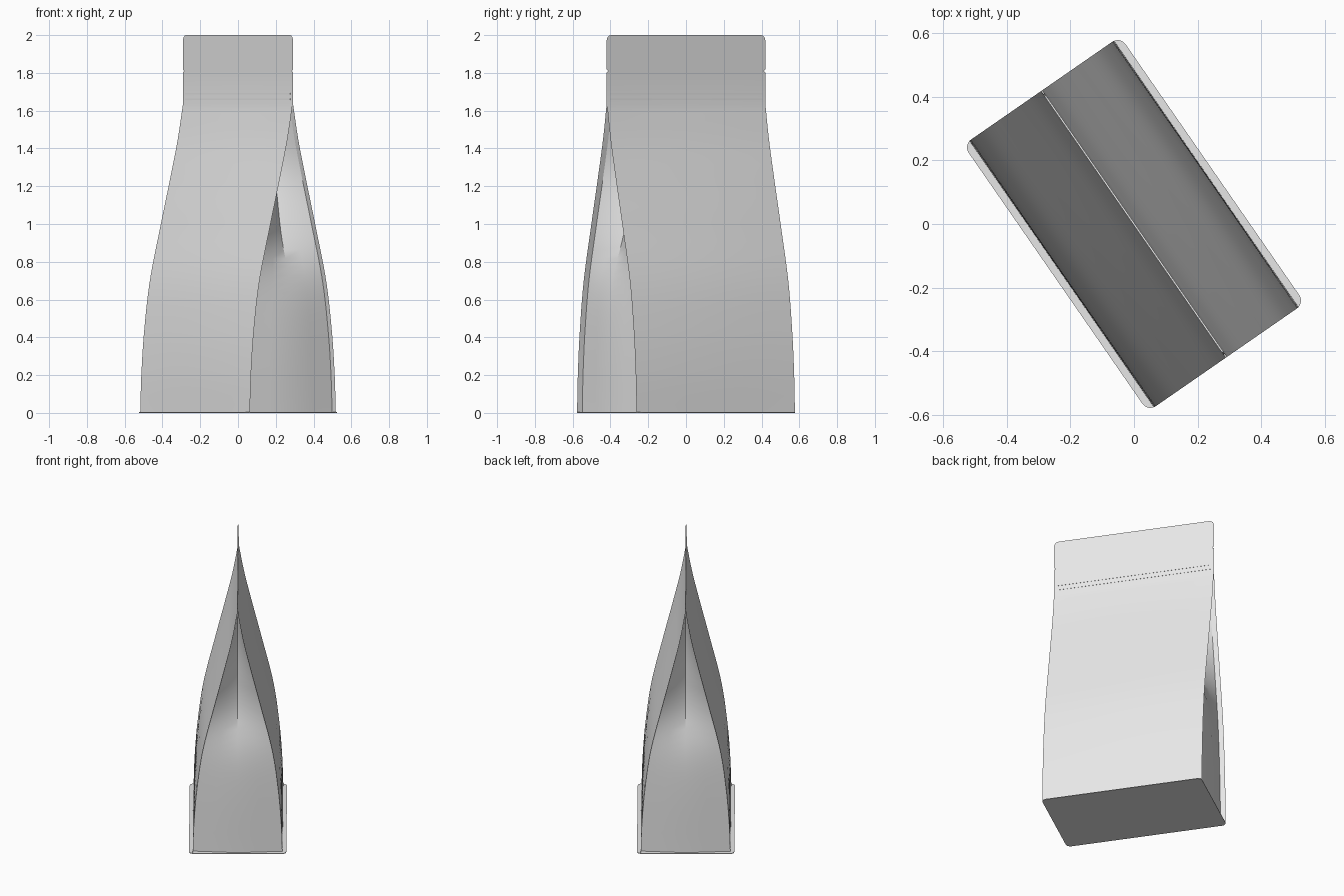
import bpy, bmesh, math
from mathutils import Matrix

if "Cube" in bpy.data.objects:
    bpy.data.objects.remove(bpy.data.objects["Cube"], do_unlink=True)

HALF_W, FIN, SEAL_Z, TOP = 0.51, 0.033, 1.635, 2.0
SHEET = 0.0015
TURN = Matrix.Rotation(math.radians(-55.3), 4, 'Z')

paper = bpy.data.materials.new("plain_pale_grey")
paper.use_nodes = True
paper.diffuse_color = (0.8, 0.8, 0.8, 1)
paper.node_tree.nodes["Principled BSDF"].inputs["Base Color"].default_value = (0.8, 0.8, 0.8, 1)

# half depth of the pouch and inward fold of the gusset, by height
DEPTH = [(0, .275), (.2, .268), (.43, .25), (.7, .213), (1, .142), (1.25, .08), (1.45, .033), (SEAL_Z, 0)]
FOLD = [(0, .012), (.5, .014), (.7, .035), (.94, .107), (1.17, .15), (SEAL_Z, .24)]


def curve(points, z):
    """Smooth interpolation through the points."""
    if z >= points[-1][0]:
        return points[-1][1]
    n = len(points)

    def slope(i):
        a, b = points[max(i - 1, 0)], points[min(i + 1, n - 1)]
        return (b[1] - a[1]) / (b[0] - a[0])
    i = max(k for k in range(n - 1) if points[k][0] <= z)
    (z0, a), (z1, b) = points[i], points[i + 1]
    h = z1 - z0
    t = (z - z0) / h
    return ((1 + 2 * t) * (1 - t) ** 2 * a + t * (1 - t) ** 2 * h * slope(i)
            + t * t * (3 - 2 * t) * b + t * t * (t - 1) * h * slope(i + 1))


def finish(name, bm):
    bm.transform(TURN)
    mesh = bpy.data.meshes.new(name)
    bm.to_mesh(mesh)
    bm.free()
    mesh.materials.append(paper)
    obj = bpy.data.objects.new(name, mesh)
    bpy.context.collection.objects.link(obj)
    bpy.ops.object.select_all(action='DESELECT')
    obj.select_set(True)
    bpy.context.view_layer.objects.active = obj
    bpy.ops.object.shade_smooth_by_angle(angle=math.radians(25))
    return obj


def loft(name, rows, flip):
    bm = bmesh.new()
    grid = [[bm.verts.new(p) for p in row] for row in rows]
    for low, high in zip(grid, grid[1:]):
        for i in range(len(low) - 1):
            quad = [low[i], low[i + 1], high[i + 1], high[i]]
            bm.faces.new(quad[::-1] if flip else quad)
    return finish(name, bm)


# row heights: body, tear notch, rounded top corners
body_z = [SEAL_Z * i / 36 for i in range(37)]
NOTCH, R = 1.81, 0.03
corner = [math.radians(15 * i) for i in range(7)]
rows_z = [(z, HALF_W) for z in body_z]
rows_z += [(NOTCH - .008, HALF_W), (NOTCH, HALF_W - .012), (NOTCH + .008, HALF_W)]
rows_z += [(TOP - R + R * math.sin(a), HALF_W - R + R * math.cos(a)) for a in corner]


def panel_depth(u, z):
    bulge = 0.007 * math.sin(math.pi * min(z / SEAL_Z, 1)) * math.cos(math.pi * u / (2 * HALF_W))
    return curve(DEPTH, z) + bulge + SHEET


# front and back panels with flat top seal
COLS = 16
for side, name in ((-1, "front_panel"), (1, "back_panel")):
    rows = []
    for z, w in rows_z:
        us = [w * (2 * i / COLS - 1) for i in range(COLS + 1)]
        rows.append([(u, side * panel_depth(u, z), z) for u in us])
    loft(name, rows, side > 0)

# folded side gussets, set in from the panel edges to leave sealed fins
for side, name in ((-1, "right_gusset"), (1, "left_gusset")):
    rows = []
    for z in body_z:
        d, fold = curve(DEPTH, z) + SHEET * .5, HALF_W - curve(FOLD, z)
        edge = HALF_W - FIN
        rows.append([(side * (fold + (edge - fold) * abs(t)), d * t, z)
                     for t in (-1, -.5, 0, .5, 1)])
    loft(name, rows, side < 0)

# base sheet with a rounded flange
bm = bmesh.new()
outline = []
for k, (sx, sy) in enumerate(((1, 1), (-1, 1), (-1, -1), (1, -1))):
    for a in corner:
        a += k * math.pi / 2
        outline.append(bm.verts.new((sx * (HALF_W - R) + R * math.cos(a),
                                     sy * (0.3 - R) + R * math.sin(a), 0)))
base = bm.faces.new(outline)
top = bmesh.ops.extrude_face_region(bm, geom=[base])
bmesh.ops.translate(bm, vec=(0, 0, 0.004), verts=[v for v in top["geom"] if isinstance(v, bmesh.types.BMVert)])
bmesh.ops.recalc_face_normals(bm, faces=bm.faces)
finish("base_sheet", bm)

# thin zip closure ridges across both panels
for side, name in ((-1, "front_zip"), (1, "back_zip")):
    bm = bmesh.new()
    for z in (1.66, 1.69):
        place = Matrix.Translation((0, side * SHEET, z)) @ Matrix.Diagonal((2 * HALF_W - .04, .003, .008, 1))
        bmesh.ops.create_cube(bm, size=1, matrix=place)
    finish(name, bm)
